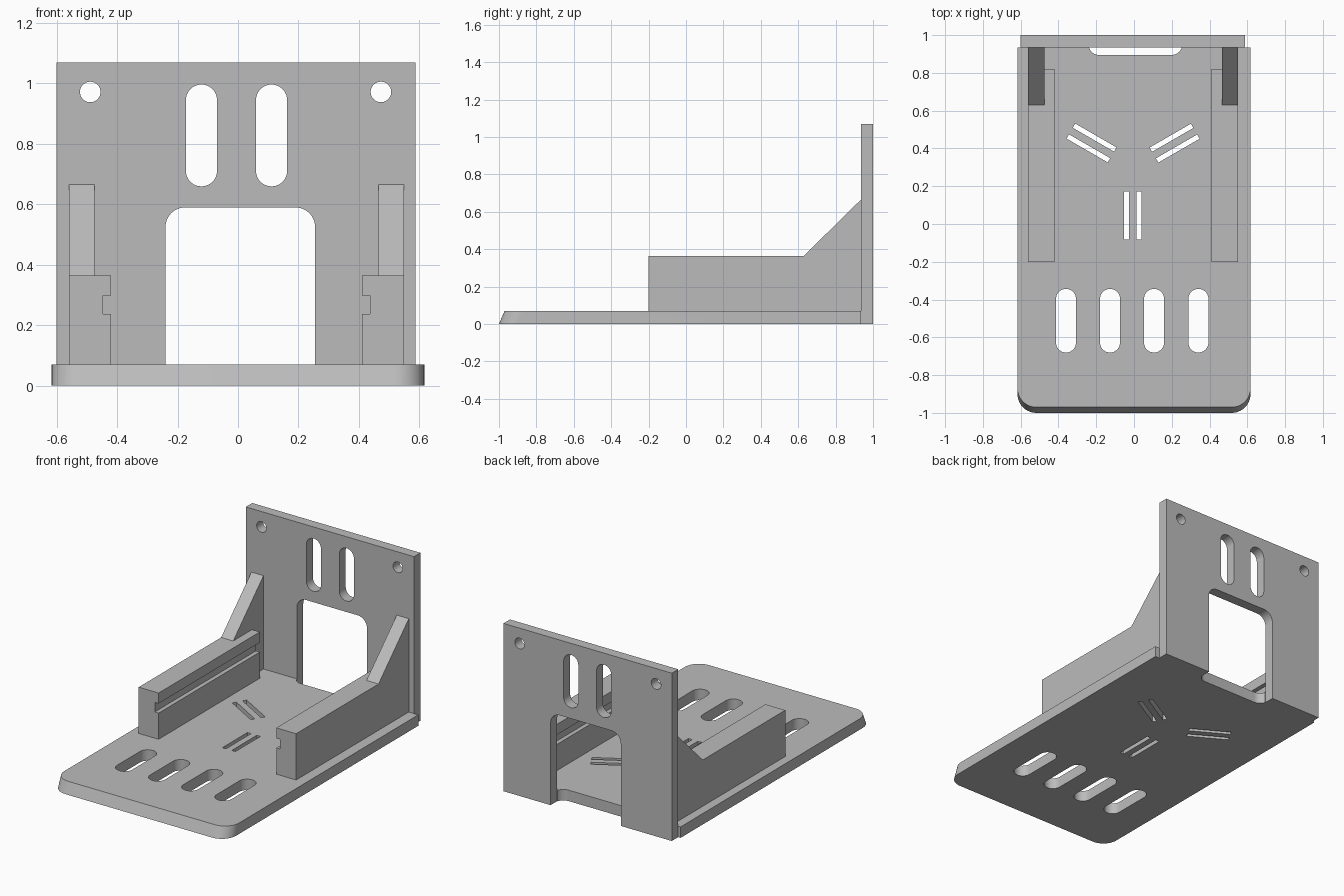
import bpy
import bmesh
from math import cos, sin, pi, radians
from mathutils import Vector, Matrix

default = bpy.data.objects.get("Cube")
if default:
    bpy.data.objects.remove(default, do_unlink=True)

grey = bpy.data.materials.new("light_grey")
grey.use_nodes = True
grey.diffuse_color = (0.5, 0.5, 0.5, 1)
grey.node_tree.nodes["Principled BSDF"].inputs["Base Color"].default_value = grey.diffuse_color

CX = -0.005      # mirror plane of the rails and wall features
THICK = 0.07     # base thickness
WALL_Y = 0.935   # front face of the wall


def rounded_rect(x0, x1, y0, y1, radii, steps=10):
    """Outline with one radius per corner, from lower left counterclockwise."""
    corners = [(x0, y0, 1, 1), (x1, y0, -1, 1), (x1, y1, -1, -1), (x0, y1, 1, -1)]
    points = []
    for i, ((x, y, sx, sy), r) in enumerate(zip(corners, radii)):
        if r == 0:
            points.append((x, y))
            continue
        for k in range(steps + 1):
            a = pi + i * pi / 2 + k * pi / 2 / steps
            points.append((x + sx * r + r * cos(a), y + sy * r + r * sin(a)))
    # drop coincident points where two arcs meet
    return [p for i, p in enumerate(points)
            if (Vector(p) - Vector(points[i - 1])).length > 1e-5]


def slot(cx, cy, width, height):
    w, h = width / 2, height / 2
    return rounded_rect(cx - w, cx + w, cy - h, cy + h, [w] * 4)


def prism(name, outline, axis, lo, hi):
    """Extrude an outline along an axis."""
    place = {"X": lambda p, d: (d, p[0], p[1]),
             "Y": lambda p, d: (p[0], d, p[1]),
             "Z": lambda p, d: (p[0], p[1], d)}[axis]
    bm = bmesh.new()
    ends = [[bm.verts.new(place(p, d)) for p in outline] for d in (lo, hi)]
    for ring in ends:
        bm.faces.new(ring)
    n = len(outline)
    for i in range(n):
        j = (i + 1) % n
        bm.faces.new((ends[0][i], ends[0][j], ends[1][j], ends[1][i]))
    bmesh.ops.recalc_face_normals(bm, faces=bm.faces)
    mesh = bpy.data.meshes.new(name)
    bm.to_mesh(mesh)
    bm.free()
    mesh.materials.append(grey)
    obj = bpy.data.objects.new(name, mesh)
    bpy.context.collection.objects.link(obj)
    return obj


def cut(obj, cutters):
    """Subtract the cutters, bake the result and discard them."""
    for cutter in cutters:
        mod = obj.modifiers.new("cut", "BOOLEAN")
        mod.operation, mod.solver, mod.object = "DIFFERENCE", "EXACT", cutter
    graph = bpy.context.evaluated_depsgraph_get()
    baked = bpy.data.meshes.new_from_object(obj.evaluated_get(graph))
    obj.modifiers.clear()
    obj.data = baked
    for cutter in cutters:
        bpy.data.objects.remove(cutter, do_unlink=True)


parts = []

# Base plate with rounded, backward-leaning front edge
base = prism("base_plate", rounded_rect(-0.617, 0.617, -1, WALL_Y, (0.1, 0.1, 0, 0)),
             "Z", 0, THICK)
for v in base.data.vertices:
    if v.co.z > 0.01 and v.co.y < 0:
        v.co.y += 0.03

# Base openings: four slots, rear notch, three pairs of slits
outlines = [slot(x, -0.512, 0.106, 0.337) for x in (-0.36, -0.127, 0.106, 0.341)]
outlines.append(rounded_rect(-0.24, 0.255, 0.895, 1.2, (0.055, 0.055, 0, 0)))
for x, y, angle in ((-0.007, 0.045, 0), (-0.225, 0.429, 60), (0.215, 0.428, -60)):
    turn = Matrix.Rotation(radians(angle), 2)
    for side in (-0.033, 0.033):
        slit = rounded_rect(side - 0.013, side + 0.013, -0.126, 0.126, [0] * 4)
        outlines.append([tuple(turn @ Vector(p) + Vector((x, y))) for p in slit])
cut(base, [prism("base_cutter", o, "Z", -0.2, 0.3) for o in outlines])
parts.append(base)

# Rear wall with doorway, two slots and two screw holes
wall = prism("rear_wall", rounded_rect(-0.6, 0.587, 0, 1.07, [0] * 4), "Y", WALL_Y, 1)
outlines = [rounded_rect(-0.24, 0.255, -0.2, 0.59, (0, 0, 0.065, 0.065))]
for s in (-1, 1):
    outlines.append(slot(CX + s * 0.116, 0.828, 0.103, 0.337))
    outlines.append(slot(CX - 0.003 + s * 0.481, 0.972, 0.068, 0.068))
cut(wall, [prism("wall_cutter", o, "Y", 0.8, 1.2) for o in outlines])
parts.append(wall)

# Grooved side rails and sloped gussets, mirrored
rail_top = 0.365
rail_section = [(0.555, THICK), (0.415, THICK), (0.415, 0.237), (0.442, 0.237),
                (0.442, 0.298), (0.415, 0.298), (0.415, rail_top), (0.555, rail_top)]
gusset_side = [(0.63, rail_top), (0.82, rail_top), (0.82, THICK),
               (WALL_Y, THICK), (WALL_Y, 0.665)]
for s, side in ((-1, "right"), (1, "left")):
    parts.append(prism(side + "_rail", [(CX + s * x, z) for x, z in rail_section],
                       "Y", -0.2, 0.82))
    parts.append(prism(side + "_gusset", gusset_side, "X", CX + s * 0.47, CX + s * 0.555))

# Smooth the rounded walls, keep corners sharp
bpy.ops.object.select_all(action="DESELECT")
for part in parts:
    part.select_set(True)
bpy.context.view_layer.objects.active = base
bpy.ops.object.shade_smooth_by_angle(angle=radians(30))
